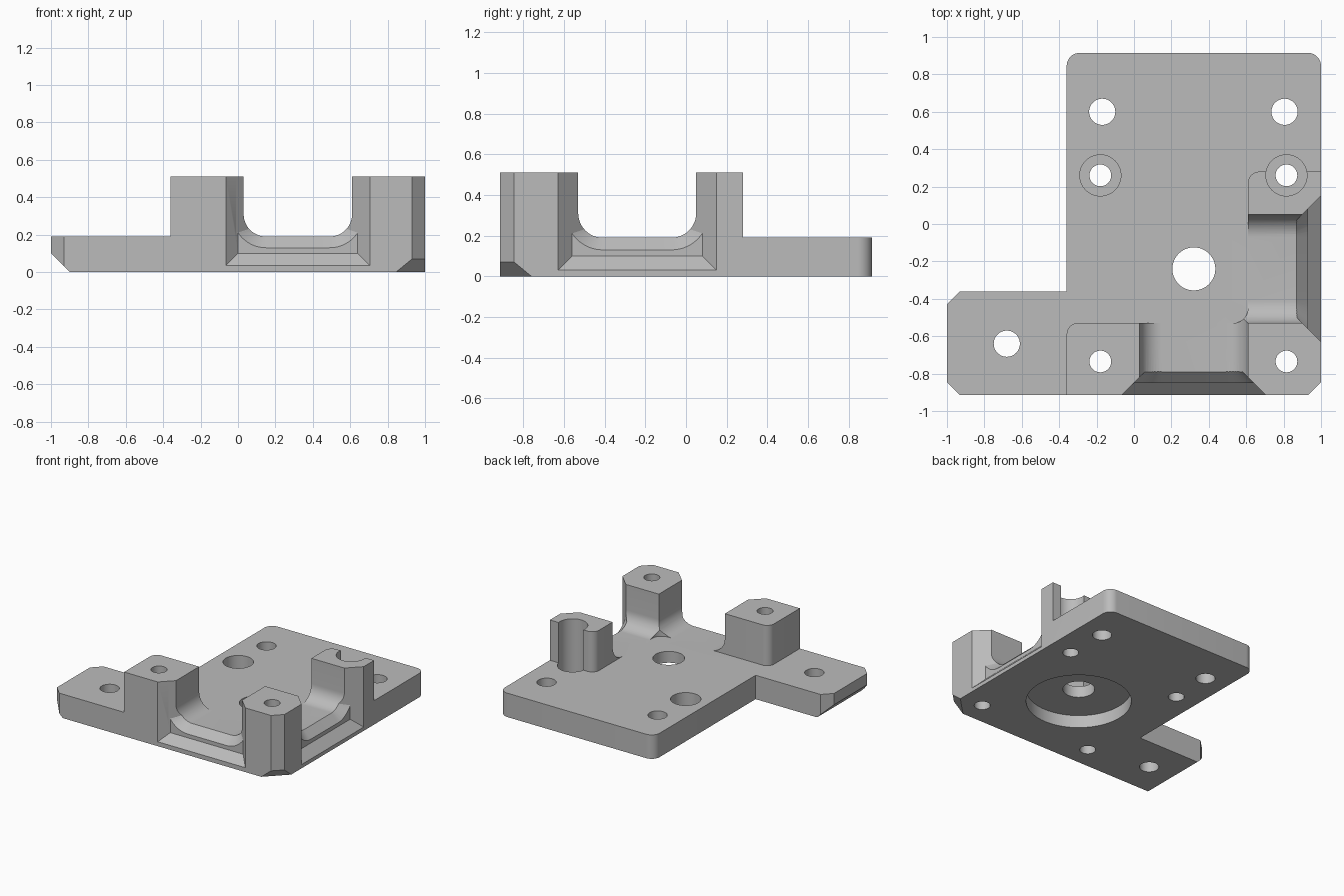
import bpy, bmesh, math

cube = bpy.data.objects.get("Cube")
if cube:
    bpy.data.objects.remove(cube, do_unlink=True)

CX, CY = 0.32, -0.24          # main bore centre, shared by both slots
FLOOR, TOP = 0.19, 0.51       # plate top and post top

grey = bpy.data.materials.new("machined_grey")
grey.use_nodes = True
grey.diffuse_color = (0.5, 0.5, 0.5, 1)
grey.node_tree.nodes["Principled BSDF"].inputs["Base Color"].default_value = (0.5, 0.5, 0.5, 1)


def loft(name, rings):
    """Closed solid through rings of equal point count."""
    bm = bmesh.new()
    loops = [[bm.verts.new(p) for p in ring] for ring in rings]
    n = len(loops[0])
    for a, b in zip(loops, loops[1:]):
        for i in range(n):
            j = (i + 1) % n
            bm.faces.new((a[i], a[j], b[j], b[i]))
    bm.faces.new(loops[0][::-1])
    bm.faces.new(loops[-1])
    bmesh.ops.recalc_face_normals(bm, faces=bm.faces)
    mesh = bpy.data.meshes.new(name)
    bm.to_mesh(mesh)
    bm.free()
    mesh.materials.append(grey)
    obj = bpy.data.objects.new(name, mesh)
    bpy.context.collection.objects.link(obj)
    return obj


def outline(corners):
    """Polygon from (x, y, size, segments); one segment makes a chamfer."""
    pts = []
    for i, (x, y, r, n) in enumerate(corners):
        if r == 0:
            pts.append((x, y))
            continue
        dirs = []
        for q in (corners[i - 1], corners[(i + 1) % len(corners)]):
            d = math.hypot(q[0] - x, q[1] - y)
            dirs.append(((q[0] - x) / d, (q[1] - y) / d))
        (ax, ay), (bx, by) = dirs
        for k in range(n + 1):
            t = math.pi / 2 * k / n
            s, c = r * (1 - math.sin(t)), r * (1 - math.cos(t))
            pts.append((x + ax * s + bx * c, y + ay * s + by * c))
    return pts


def prism(name, pts, z0, z1):
    return loft(name, [[(x, y, z) for x, y in pts] for z in (z0, z1)])


def cut(cutter):
    cutter.hide_render = True
    mod = body.modifiers.new("cut", 'BOOLEAN')
    mod.operation = 'DIFFERENCE'
    mod.solver = 'EXACT'
    mod.object = cutter
    bpy.context.view_layer.objects.active = body
    bpy.ops.object.modifier_apply(modifier=mod.name)
    bpy.data.objects.remove(cutter, do_unlink=True)


def drill(x, y, r, z0=-0.1, z1=0.7, n=48):
    pts = [(x + r * math.cos(2 * math.pi * i / n), y + r * math.sin(2 * math.pi * i / n))
           for i in range(n)]
    cut(prism("drill", pts, z0, z1))


# Full-height blank with a side tab
body = prism("bracket_body", outline([
    (-1, -0.915, 0.07, 1), (1, -0.915, 0.07, 1),
    (1, 0.915, 0.07, 10), (-0.36, 0.915, 0.07, 10),
    (-0.36, -0.36, 0, 0), (-1, -0.36, 0.07, 1)]), 0, TOP)

# Clear everything above the plate except the three posts
cut(prism("clearance", outline([
    (-1.2, -1.2, 0, 0), (-0.36, -1.2, 0, 0), (-0.36, -0.53, 0.06, 10),
    (0.61, -0.53, 0.08, 10), (0.61, 0.28, 0.06, 10), (1.2, 0.28, 0, 0),
    (1.2, 1.2, 0, 0), (-1.2, 1.2, 0, 0)]), FLOOR, 0.8))


def channel(half, r, n=12):
    """Cross-section of a slot with rounded floor corners."""
    a = math.acos(min(1, (half - 0.17) / r))
    side = [(half, 0.7)]
    for k in range(n + 1):
        t = a + (math.pi / 2 - a) * k / n
        side.append((0.17 + r * math.cos(t), 0.31 - r * math.sin(t)))
    return side + [(-u, z) for u, z in reversed(side)]


def box_section(half, z):
    return [(half, 0.7), (half, z), (-half, z), (-half, 0.7)]


def front(u, v, z):
    return (CX + u, CY - v, z)


def right(u, v, z):
    return (CX + v, CY + u, z)


# Slots to the front and right, each with a bevelled mouth
for place in (front, right):
    for sections in (
        [(0.20, channel(0.29, 0.12)), (0.80, channel(0.29, 0.12))],
        [(0.54, channel(0.25, 0.11)), (0.62, channel(0.33, 0.19))],
        [(0.61, box_section(0.32, 0.10)), (0.775, box_section(0.485, -0.065))],
    ):
        cut(loft("slot", [[place(u, v, z) for u, z in sec] for v, sec in sections]))

# Underside bevel along the tab end
cut(loft("tab_bevel", [[(x, y, z) for x, z in ((-1.05, 0.15), (-0.85, -0.05), (-1.05, -0.05))]
                       for y in (-1.0, -0.3)]))

# Underside bevel across the front left corner of the plate
cut(loft("corner_bevel", [[((m + s) / 2, (m - s) / 2, z)
                           for s, z in ((1.71, -0.041), (1.9, 0.115), (1.9, -0.041))]
                          for m in (-0.4, 0.6)]))

# Main bore and its large recess underneath
drill(CX, CY, 0.115)
drill(CX, CY, 0.38, -0.1, 0.1, 72)

# Mounting holes, two of them counterbored
for x, y, r in ((-0.17, 0.60, 0.07), (0.805, 0.60, 0.07), (-0.68, -0.64, 0.07),
                (-0.18, -0.735, 0.058), (0.815, -0.735, 0.058),
                (-0.18, 0.26, 0.058), (0.815, 0.26, 0.058)):
    drill(x, y, r)
for x in (-0.18, 0.815):
    drill(x, 0.26, 0.11, 0.08)

bpy.ops.object.select_all(action='DESELECT')
body.select_set(True)
bpy.context.view_layer.objects.active = body
bpy.ops.object.shade_smooth_by_angle(angle=math.radians(25))
